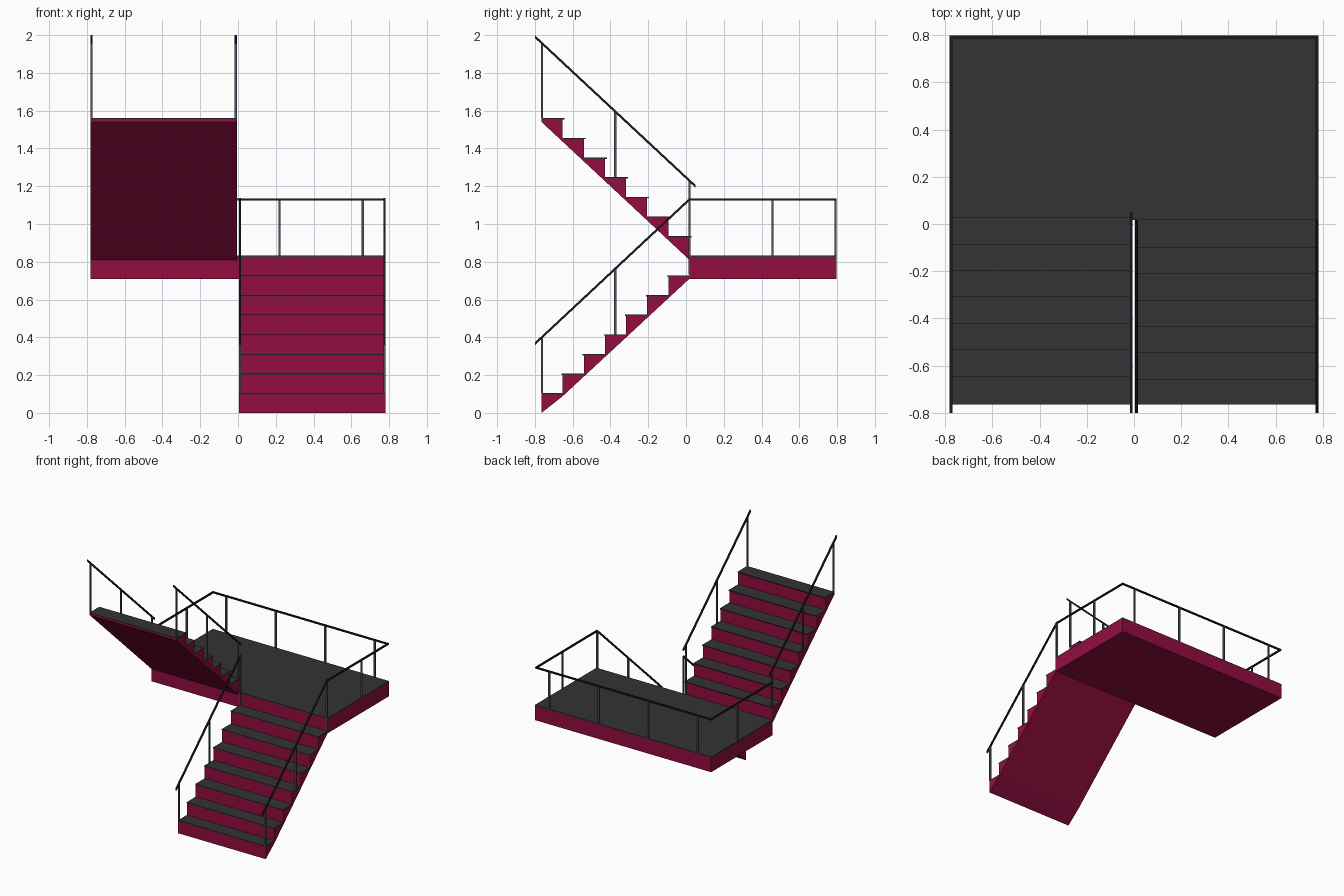
import bpy
import bmesh

if "Cube" in bpy.data.objects:
    bpy.data.objects.remove(bpy.data.objects["Cube"], do_unlink=True)


def material(name, rgb):
    m = bpy.data.materials.new(name)
    m.use_nodes = True
    m.diffuse_color = (*rgb, 1)
    bsdf = m.node_tree.nodes["Principled BSDF"]
    bsdf.inputs["Base Color"].default_value = (*rgb, 1)
    bsdf.inputs["Roughness"].default_value = 0.7
    return m


CRIMSON = material("crimson", (0.29, 0.004, 0.05))
TREAD = material("dark grey tread", (0.033, 0.033, 0.033))
RAIL = material("black rail", (0.010, 0.010, 0.011))
POST = material("grey post", (0.085, 0.087, 0.1))


def prism(name, profile, x0, x1, mat):
    """Extrude a closed (y, z) profile from x0 to x1."""
    bm = bmesh.new()
    face = bm.faces.new([bm.verts.new((x0, y, z)) for y, z in profile])
    ext = bmesh.ops.extrude_face_region(bm, geom=[face])
    verts = [g for g in ext["geom"] if isinstance(g, bmesh.types.BMVert)]
    bmesh.ops.translate(bm, verts=verts, vec=(x1 - x0, 0, 0))
    bmesh.ops.recalc_face_normals(bm, faces=bm.faces)
    me = bpy.data.meshes.new(name)
    bm.to_mesh(me)
    bm.free()
    me.materials.append(mat)
    ob = bpy.data.objects.new(name, me)
    bpy.context.collection.objects.link(ob)
    return ob


def box(name, x0, x1, y0, y1, z0, z1, mat):
    return prism(name, [(y0, z0), (y1, z0), (y1, z1), (y0, z1)], x0, x1, mat)


def post(name, x, y, z0, z1):
    box(name, x - R, x + R, y - R, y + R, z0, z1, POST)


def sloped_rail(name, x, start, end):
    (ya, za), (yb, zb) = start, end
    h = R * 1.3
    prism(name, [(ya, za - h), (yb, zb - h), (yb, zb + h), (ya, za + h)],
          x - R, x + R, RAIL)


R = 0.006                       # half thickness of rails and posts
W, BACK = 0.782, 0.798          # half width, back edge
FRONT, MID = -0.765, 0.018      # ends of the flights
STEPS = 7
RUN = (MID - FRONT) / STEPS
DECK = 0.832                    # landing height
RISE = DECK / (STEPS + 1)
T = 0.007                       # tread thickness
RAIL_Z = 1.13

# Landing slab with its dark floor
box("landing_slab", -W, W, MID, BACK, 0.71, DECK - T, CRIMSON)
box("landing_floor", -W, W, MID, BACK, DECK - T, DECK, TREAD)


def flight(name, x0, x1, y_start, direction, z_start, underside, nosing):
    """Stepped body with a sloping underside, and one thin tread per step."""
    profile = []
    for i in range(STEPS):
        y = y_start + direction * RUN * i
        y_next = y + direction * RUN
        z = z_start + RISE * (i + 1)
        profile += [(y, z - RISE - (T if i else 0)), (y, z - T), (y_next, z - T)]
        lip = 0 if i == 0 and direction > 0 else nosing
        box(f"{name}_tread_{i + 1}", x0, x1, *sorted((y - direction * lip, y_next)),
            z - T, z, TREAD)
    # drop the repeated inner corners
    profile = [p for i, p in enumerate(profile) if i == 0 or i % 3]
    corners = []
    for i in range(STEPS):
        y = y_start + direction * RUN * i
        z = z_start + RISE * (i + 1) - T
        corners += [(y, z), (y + direction * RUN, z)]
    prism(f"{name}_body", corners + underside, x0, x1, CRIMSON)


flight("lower_flight", 0.004, W, FRONT, 1, 0,
       [(MID, 0.71), (FRONT + RUN, 0.088), (FRONT, 0)], 0.006)
flight("upper_flight", -W, -0.006, MID, -1, DECK,
       [(FRONT, 1.54), (MID, 0.81)], 0.010)

# Flight railings: two per flight, three posts each
MIDDLE = -0.375
for side, x in (("inner", 0.010), ("outer", W - R)):
    sloped_rail(f"lower_{side}_rail", x, (-0.8, 0.366), (MID, RAIL_Z))
    post(f"lower_{side}_post_front", x, -0.762, RISE, 0.40)
    post(f"lower_{side}_post_middle", x, MIDDLE, RISE * 4, 0.763)
    post(f"lower_{side}_post_back", x, MID, DECK - 0.1, RAIL_Z)

for side, x in (("inner", -0.012), ("outer", -W + R)):
    sloped_rail(f"upper_{side}_rail", x, (-0.8, 1.992), (0.05, 1.2))
    post(f"upper_{side}_post_front", x, -0.762, DECK + RISE * 7, 1.956)
    post(f"upper_{side}_post_middle", x, MIDDLE, DECK + RISE * 4, 1.596)
    post(f"upper_{side}_post_back", x, MID, DECK, 1.23)

# Landing railing around three sides
for side, s in (("left", 1), ("right", -1)):
    x = s * (W - R)
    box(f"landing_{side}_rail", x - R, x + R, MID, BACK,
        RAIL_Z - R, RAIL_Z + R, RAIL)
    post(f"landing_{side}_post", x, 0.458, DECK, RAIL_Z)
box("landing_back_rail", -W, W, BACK - 2 * R, BACK,
    RAIL_Z - R, RAIL_Z + R, RAIL)
for i, x in enumerate((-0.66, -0.22, 0.22, 0.66)):
    post(f"landing_back_post_{i + 1}", x, BACK - R, DECK, RAIL_Z)
